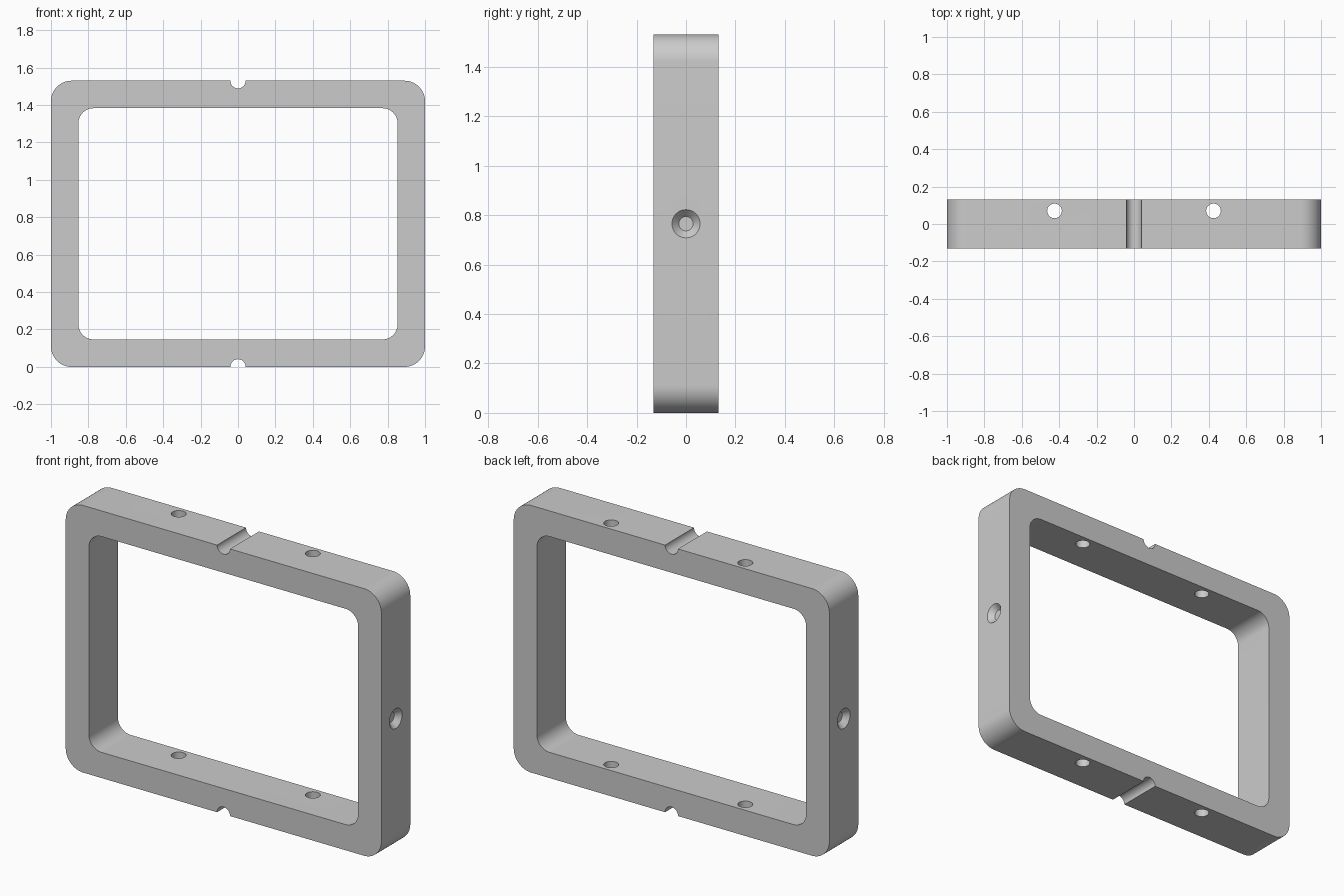
import bpy, bmesh
from math import sin, cos, pi
from mathutils import Matrix, Vector

if "Cube" in bpy.data.objects:
    bpy.data.objects.remove(bpy.data.objects["Cube"])

HX, HZ, HY = 1.0, 0.765, 0.131   # half width, half height, half depth
WALL = 0.147


def arc(cx, cz, r, a0, a1, n):
    return [(cx + r * cos(a0 + (a1 - a0) * i / n),
             cz + r * sin(a0 + (a1 - a0) * i / n)) for i in range(n + 1)]


def rounded_rect(hx, hz, r, notch=0):
    """Rounded rectangle outline centred on (0, HZ), optional half-round edge notches."""
    pts = []
    for k, (sx, sz) in enumerate([(1, 1), (-1, 1), (-1, -1), (1, -1)]):
        pts += arc(sx * (hx - r), HZ + sz * (hz - r), r, k * pi / 2, (k + 1) * pi / 2, 16)
        if notch and k == 0:
            pts += arc(0, HZ + hz, notch, 0, -pi, 20)
        if notch and k == 2:
            pts += arc(0, HZ - hz, notch, pi, 0, 20)
    return pts


# Frame: two outlines filled and extruded along y
curve = bpy.data.curves.new("frame_profile", 'CURVE')
curve.dimensions = '2D'
curve.fill_mode = 'BOTH'
curve.extrude = HY
for pts in (rounded_rect(HX, HZ, 0.11, 0.041),
            rounded_rect(HX - WALL, HZ - WALL, 0.08)):
    s = curve.splines.new('POLY')
    s.points.add(len(pts) - 1)
    for p, (x, z) in zip(s.points, pts):
        p.co = (x, z, 0, 1)
    s.use_cyclic_u = True
tmp = bpy.data.objects.new("frame_profile", curve)
bpy.context.collection.objects.link(tmp)
mesh = bpy.data.meshes.new_from_object(tmp.evaluated_get(bpy.context.evaluated_depsgraph_get()))
bpy.data.objects.remove(tmp)
bm = bmesh.new()
bm.from_mesh(mesh)
bm.transform(Matrix.Rotation(pi / 2, 4, 'X'))
bmesh.ops.remove_doubles(bm, verts=bm.verts, dist=1e-5)
bmesh.ops.recalc_face_normals(bm, faces=bm.faces)
bm.to_mesh(mesh)
bm.free()
frame = bpy.data.objects.new("frame", mesh)
bpy.context.collection.objects.link(frame)

# Cutters: vertical screw holes and blind conical recesses in both sides
bm = bmesh.new()
for s in (-1, 1):
    for z in (WALL / 2, 2 * HZ - WALL / 2):
        bmesh.ops.create_cone(bm, cap_ends=True, segments=40, radius1=0.039, radius2=0.039,
                              depth=0.3, matrix=Matrix.Translation((s * 0.425, 0.07, z)))
    # cone reaches 0.03 inside and 0.03 outside the face
    turn = Vector((0, 0, 1)).rotation_difference(Vector((s, 0, 0))).to_matrix().to_4x4()
    bmesh.ops.create_cone(bm, cap_ends=True, segments=40, radius1=0.029, radius2=0.085,
                          depth=0.06, matrix=Matrix.Translation((s * HX, 0, HZ)) @ turn)
cut_mesh = bpy.data.meshes.new("hole_cutter")
bm.to_mesh(cut_mesh)
bm.free()
cutter = bpy.data.objects.new("hole_cutter", cut_mesh)
cutter.hide_render = True
bpy.context.collection.objects.link(cutter)

mod = frame.modifiers.new("holes", 'BOOLEAN')
mod.operation = 'DIFFERENCE'
mod.solver = 'EXACT'
mod.object = cutter
bpy.context.view_layer.objects.active = frame
frame.select_set(True)
bpy.ops.object.modifier_apply(modifier=mod.name)
bpy.data.objects.remove(cutter)
bpy.ops.object.shade_smooth_by_angle(angle=0.52)
